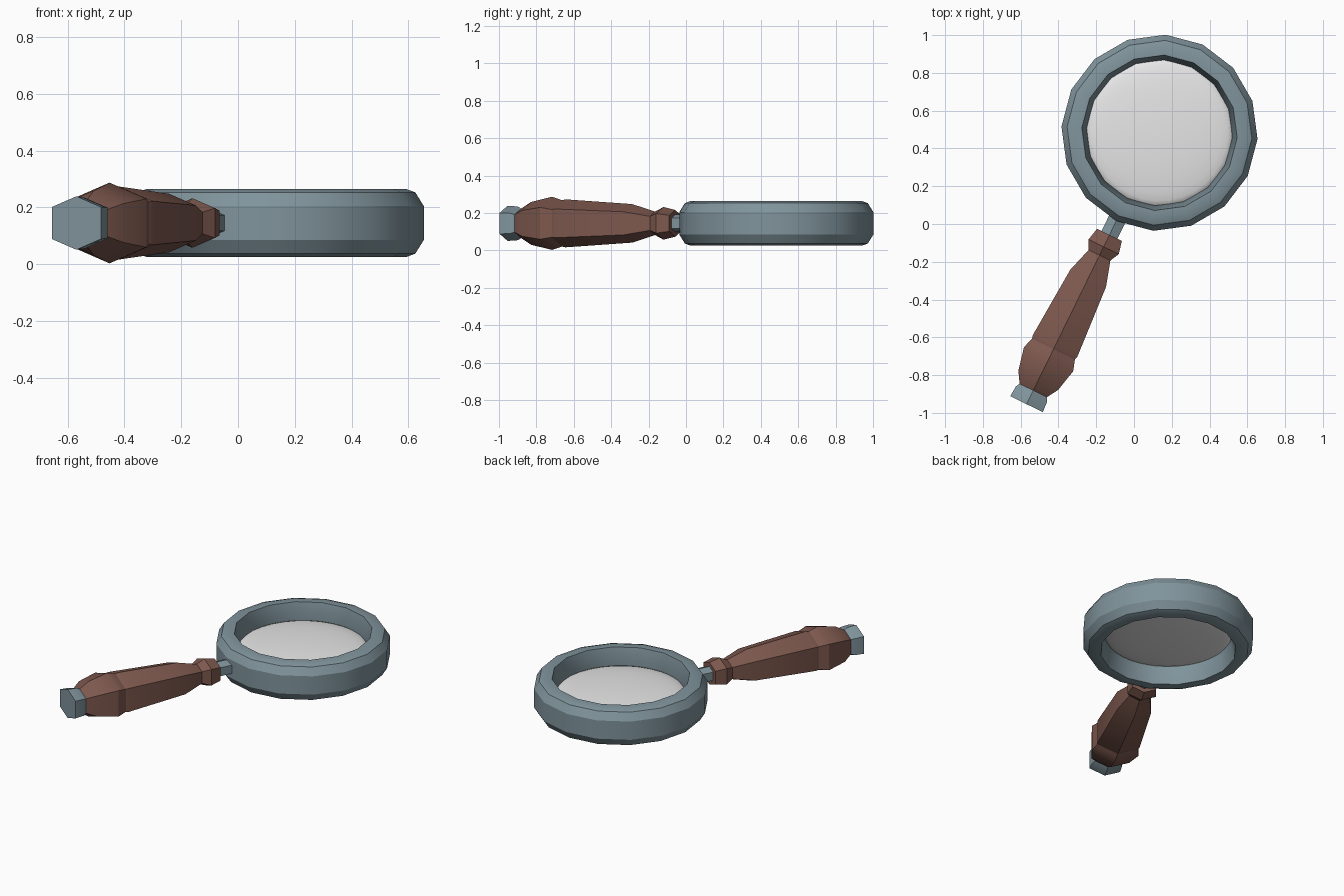
import bpy, bmesh, math
from mathutils import Matrix, Vector

if "Cube" in bpy.data.objects:
    bpy.data.objects.remove(bpy.data.objects["Cube"])

ZC = 0.145                            # mid height of everything
CENTRE = Vector((0.135, 0.483, ZC))   # lens centre
AXIS = math.radians(63.9 + 180)       # direction from the lens to the handle


def material(name, rgb):
    m = bpy.data.materials.new(name)
    m.diffuse_color = (*rgb, 1)
    m.use_nodes = True
    m.node_tree.nodes["Principled BSDF"].inputs["Base Color"].default_value = m.diffuse_color
    return m


METAL = material("blue grey metal", (0.215, 0.295, 0.33))
WOOD = material("brown wood", (0.205, 0.098, 0.076))
GLASS = material("pale glass", (0.8, 0.8, 0.8))


def finish(bm, name, mat, angle=30):
    bmesh.ops.recalc_face_normals(bm, faces=bm.faces)
    me = bpy.data.meshes.new(name)
    bm.to_mesh(me)
    bm.free()
    me.materials.append(mat)
    ob = bpy.data.objects.new(name, me)
    bpy.context.collection.objects.link(ob)
    ob.matrix_world = Matrix.Translation(CENTRE) @ Matrix.Rotation(AXIS, 4, 'Z')
    bpy.ops.object.select_all(action='DESELECT')
    ob.select_set(True)
    bpy.context.view_layer.objects.active = ob
    bpy.ops.object.shade_smooth_by_angle(angle=math.radians(angle))
    return ob


def bridge(bm, a, b):
    n = len(a)
    for i in range(n):
        j = (i + 1) % n
        bm.faces.new((a[i], a[j], b[j], b[i]))


def handle_part(name, mat, stations):
    """Six-sided sections (ridge up and down) along local x: (distance, half width)."""
    bm = bmesh.new()
    section = [(0, 1), (1, 0.6), (1, -0.6), (0, -1), (-1, -0.6), (-1, 0.6)]
    rings = [[bm.verts.new((t, r * y, r * z * 0.98)) for y, z in section]
             for t, r in stations]
    for a, b in zip(rings, rings[1:]):
        bridge(bm, a, b)
    bm.faces.new(rings[0])
    bm.faces.new(rings[-1])
    return finish(bm, name, mat)


# Sixteen-sided rim, its profile mirrored top to bottom
upper = [(0.52, 0.06), (0.49, 0.108), (0.46, 0.119), (0.412, 0.119), (0.385, 0.0)]
profile = upper + [(r, -z) for r, z in reversed(upper[:-1])]
bm = bmesh.new()
loops = []
for r, z in profile:
    loops.append([bm.verts.new((r * math.cos(i * math.tau / 16),
                                r * math.sin(i * math.tau / 16), z)) for i in range(16)])
for a, b in zip(loops, loops[1:] + loops[:1]):
    bridge(bm, a, b)
finish(bm, "rim", METAL)

# Smooth convex lens
bm = bmesh.new()
bmesh.ops.create_uvsphere(bm, u_segments=32, v_segments=16, radius=1)
bmesh.ops.scale(bm, vec=(0.39, 0.39, 0.045), verts=bm.verts)
finish(bm, "lens", GLASS, 180)

# Stub joining rim and handle
handle_part("neck", METAL, [(0.45, 0.047), (0.63, 0.047)])

# Turned wooden handle: bead, shaft, collar and butt
handle_part("handle", WOOD, [
    (0.602, 0.073), (0.672, 0.089), (0.722, 0.064), (0.858, 0.105),
    (1.257, 0.131), (1.275, 0.126), (1.297, 0.133), (1.335, 0.145),
    (1.459, 0.117), (1.52, 0.08)])

# Metal end cap
handle_part("end_cap", METAL, [(1.50, 0.07), (1.54, 0.092), (1.60, 0.096)])
